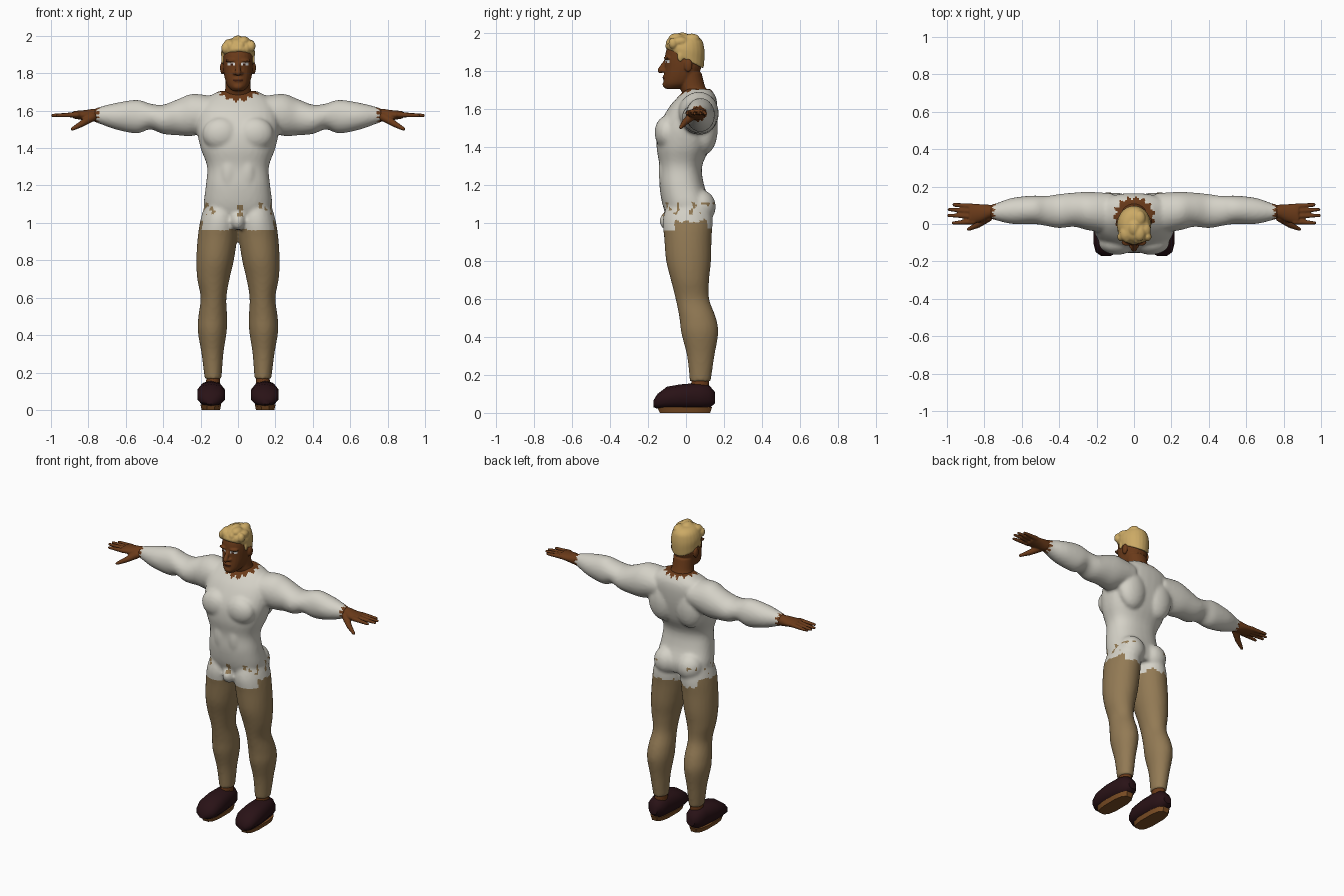
import bpy, bmesh, math
from mathutils import Vector, Matrix, noise


def material(name, rgb):
    m = bpy.data.materials.new(name)
    m.diffuse_color = (*rgb, 1)
    return m


SHIRT = material("off_white_cloth", (0.66, 0.64, 0.57))
PANTS = material("tan_cloth", (0.29, 0.195, 0.09))
SKIN = material("brown_skin", (0.145, 0.043, 0.010))
HAIR = material("blond_hair", (0.60, 0.40, 0.13))
SHOE = material("dark_maroon_leather", (0.022, 0.006, 0.008))
SOLE = material("brown_sole", (0.20, 0.075, 0.018))
WHITE = material("eye_white", (0.75, 0.74, 0.72))
LIPS = material("dark_lips", (0.055, 0.014, 0.006))


def catmull(rings, steps):
    """Smoothly resample a list of rings."""
    out = []
    for i in range(len(rings) - 1):
        p = [rings[min(max(i + k, 0), len(rings) - 1)] for k in (-1, 0, 1, 2)]
        for s in range(steps):
            t = s / steps
            out.append([0.5 * (2 * b + (c - a) * t + (2 * a - 5 * b + 4 * c - d) * t * t
                               + (3 * b - a - 3 * c + d) * t ** 3) for a, b, c, d in zip(*p)])
    return out + [list(rings[-1])]


def loft(bm, rings, axis="z", side=1, n=24, steps=4, power=1.0, tilt=None):
    """Rings are (position, low a, high a, low b, high b) across the axis."""
    loops = []
    for i, (t, a0, a1, b0, b1) in enumerate(catmull(rings, steps)):
        loop = []
        for k in range(n):
            c, s = math.cos(2 * math.pi * (k + .5) / n), math.sin(2 * math.pi * (k + .5) / n)
            a = (a0 + a1) / 2 + (a1 - a0) / 2 * math.copysign(abs(c) ** power, c)
            b = (b0 + b1) / 2 + (b1 - b0) / 2 * math.copysign(abs(s) ** power, s)
            co = {"z": (a, b, t), "x": (t, a, b), "y": (a, t, b)}[axis]
            z = co[2] + (tilt(t) * co[1] if tilt else 0)
            loop.append(bm.verts.new((co[0] * side, co[1], z)))
        loops.append(loop)
    for p, q in zip(loops, loops[1:]):
        for k in range(n):
            bm.faces.new((p[k], p[(k + 1) % n], q[(k + 1) % n], q[k]))
    bm.faces.new(loops[0])
    bm.faces.new(loops[-1])


def ball(bm, pos, radii):
    m = Matrix.Translation(pos) @ Matrix.Diagonal((*radii, 1))
    bmesh.ops.create_icosphere(bm, subdivisions=3, radius=1, matrix=m)


def digit(bm, a, b, r0, r1):
    """A tapered finger made of overlapping balls."""
    for i in range(13):
        t = i / 12
        r = r0 + (r1 - r0) * t
        ball(bm, Vector(a).lerp(Vector(b), t), (r, r, r))


def finish(name, bm, mats, voxel=0, relax=4, rule=None, angle=180):
    """Turn the parts into one object, fuse them, and colour faces by rule."""
    bmesh.ops.recalc_face_normals(bm, faces=bm.faces)
    me = bpy.data.meshes.new(name)
    bm.to_mesh(me)
    bm.free()
    ob = bpy.data.objects.new(name, me)
    bpy.context.collection.objects.link(ob)
    if voxel:
        r = ob.modifiers.new("fuse", "REMESH")
        r.mode, r.voxel_size = "VOXEL", voxel
        s = ob.modifiers.new("relax", "SMOOTH")
        s.factor, s.iterations = 0.5, relax
        dg = bpy.context.evaluated_depsgraph_get()
        me = bpy.data.meshes.new_from_object(ob.evaluated_get(dg))
        ob.modifiers.clear()
        ob.data = me
        me.name = name
    me.materials.clear()
    for m in mats:
        me.materials.append(m)
    for p in me.polygons:
        p.use_smooth = True
        p.material_index = rule(p.center) if rule else 0
    if angle < 180:
        me.set_sharp_from_angle(angle=math.radians(angle))
    return ob


# Clothed body: torso, arms and legs fused together
bm = bmesh.new()
loft(bm, [(1.03, -.17, .17, -.10, .12), (1.10, -.183, .183, -.125, .13), (1.20, -.172, .172, -.14, .095),
          (1.30, -.165, .165, -.14, .085), (1.40, -.20, .20, -.155, .13), (1.50, -.22, .22, -.145, .155),
          (1.60, -.215, .215, -.095, .165), (1.66, -.18, .18, -.045, .158), (1.705, -.10, .10, -.0, .13)],
     power=.85, n=32)
for s in (1, -1):
    loft(bm, [(.12, -.05, .165, 1.50, 1.675), (.24, -.035, .172, 1.465, 1.69), (.32, -.015, .168, 1.468, 1.662),
              (.40, -.022, .16, 1.475, 1.632), (.47, -.01, .15, 1.50, 1.638), (.54, 0, .152, 1.478, 1.658),
              (.65, .0, .14, 1.498, 1.642), (.74, .02, .11, 1.53, 1.62), (.77, .028, .104, 1.54, 1.61)],
         axis="x", side=s)
    loft(bm, [(.165, .088, .178, .02, .13), (.30, .078, .195, .005, .15), (.42, .06, .215, -.025, .17),
              (.50, .058, .212, -.035, .158), (.60, .062, .20, -.055, .122), (.70, .045, .218, -.08, .122),
              (.80, .022, .223, -.105, .132), (.92, .004, .216, -.115, .135), (1.02, .0, .20, -.122, .14),
              (1.12, .02, .17, -.09, .12)], side=s)
    ball(bm, (s * .09, -.10, 1.475), (.10, .065, .09))    # chest
    ball(bm, (s * .10, .10, 1.50), (.10, .068, .14))      # upper back
    ball(bm, (s * .085, .075, 1.085), (.085, .082, .09))  # buttock
    ball(bm, (s * .05, -.095, 1.27), (.05, .05, .12))     # belly
ball(bm, (0, -.09, 1.01), (.04, .05, .05))


def body_rule(c):
    x, y, z = abs(c.x), c.y, c.z
    jag = .012 * math.sin(14 * math.atan2(c.x, c.y - .05))
    if z > 1.62 and math.hypot(c.x / .105, (y - .045) / .095) < 1 + 8 * jag:
        return 2
    if x > .75 + .012 * math.sin(9 * math.atan2(z - 1.57, y - .06)):
        return 2
    rough = noise.noise(c * 26)
    hem = .965 + (.045 + .035 * rough if x > .165 and y > -.06 else .0)
    if y > .09:
        hem += .01 + .03 * rough
    fly = y < 0 and abs(c.x - .012) < .017 and 1.035 < z < 1.10 and rough > -.2
    hole = 1.045 < z < 1.11 and x > .11 and noise.noise(c * 34) > .27
    return 1 if z < hem or fly or hole else 0


finish("clothed_body", bm, [SHIRT, PANTS, SKIN], .0105, 4, body_rule)

# Hands, ankles, shoes and soles on each side
for s, tag in ((1, "left"), (-1, "right")):
    bm = bmesh.new()
    loft(bm, [(.73, .032, .10, 1.545, 1.607), (.77, .03, .103, 1.54, 1.61), (.82, .01, .106, 1.548, 1.603),
              (.88, .0, .108, 1.558, 1.598)], axis="x", side=s)
    for y0, x1, y1 in ((.012, .966, .006), (.041, .991, .046), (.068, .988, .077), (.094, .962, .104)):
        digit(bm, (s * .86, y0, 1.578), (s * x1, y1, 1.575), .0155, .0095)
    digit(bm, (s * .78, .035, 1.565), (s * .835, -.005, 1.53), .024, .017)
    digit(bm, (s * .835, -.005, 1.53), (s * .885, -.028, 1.502), .017, .010)
    finish("hand_" + tag, bm, [SKIN], .0055, 3)

    bm = bmesh.new()
    loft(bm, [(.09, .092, .175, .02, .125), (.18, .096, .17, .028, .122)], side=s, n=12, steps=1)
    finish("ankle_" + tag, bm, [SKIN], angle=40)

    bm = bmesh.new()
    loft(bm, [(-.172, .125, .175, .03, .065), (-.15, .082, .208, .022, .10), (-.10, .066, .221, .018, .138),
              (-.03, .066, .221, .018, .15), (.07, .078, .205, .018, .158), (.12, .085, .197, .022, .148),
              (.152, .11, .17, .05, .11)], axis="y", side=s, n=10, steps=1, power=.85)
    finish("shoe_" + tag, bm, [SHOE], angle=50)

    bm = bmesh.new()
    loft(bm, [(0, .095, .195, -.14, .13), (.03, .088, .203, -.155, .14)], side=s, n=12, steps=1, power=.7)
    finish("sole_" + tag, bm, [SOLE], angle=40)

# Head with neck, nose, chin and ears
bm = bmesh.new()
loft(bm, [(1.64, -.088, .088, -.01, .125), (1.68, -.08, .08, -.02, .122), (1.72, -.068, .068, -.035, .10),
          (1.79, -.066, .066, -.04, .082)])
loft(bm, [(1.705, -.028, .028, -.108, -.03), (1.73, -.055, .055, -.118, .03), (1.77, -.07, .07, -.116, .06),
          (1.82, -.079, .079, -.112, .082), (1.87, -.081, .081, -.112, .086), (1.92, -.08, .08, -.10, .086),
          (1.96, -.055, .055, -.07, .06), (1.972, -.02, .02, -.03, .02)], power=.9)
digit(bm, (0, -.108, 1.85), (0, -.133, 1.803), .010, .0165)
ball(bm, (0, -.10, 1.728), (.03, .024, .02))
ball(bm, (0, -.107, 1.765), (.028, .017, .016))
for s in (1, -1):
    ball(bm, (s * .016, -.116, 1.80), (.012, .014, .009))   # nostril
    ball(bm, (s * .036, -.098, 1.868), (.032, .02, .009))   # brow ridge
    ball(bm, (s * .084, .012, 1.828), (.012, .022, .034))   # ear


def head_rule(c):
    x = abs(c.x)
    if c.y < -.075 and .016 < x < .058 and 1.842 < c.z < 1.857:
        return 2 if abs(x - .036) < .006 and c.z < 1.852 else 1
    return 2 if c.y < -.09 and x < .028 and 1.757 < c.z < 1.767 else 0


finish("head", bm, [SKIN, WHITE, LIPS], .005, 3, head_rule)

# Short swept hair: a tilted cap with tufts along the front
bm = bmesh.new()
loft(bm, [(1.858, -.084, .084, -.085, .092), (1.88, -.089, .089, -.108, .096), (1.92, -.09, .09, -.108, .098),
          (1.96, -.076, .076, -.095, .085), (1.982, -.05, .05, -.07, .055), (1.988, -.015, .015, -.02, .015)],
     tilt=lambda z: -.5 * max(0, min(1, (1.95 - z) / .09)))
for i in range(6):
    x = -.068 + i * .028
    ball(bm, (x, -.086 + .25 * abs(x), 1.933 + .012 * (i % 2)), (.022, .024, .03))
for x, y, z in ((.03, -.05, 1.972), (.058, -.03, 1.955), (-.045, -.05, 1.957), (0, -.02, 1.976), (.03, .03, 1.97)):
    ball(bm, (x, y, z), (.032, .042, .026))
for s in (1, -1):
    ball(bm, (s * .08, -.03, 1.875), (.01, .016, .028))     # sideburn
finish("hair", bm, [HAIR], .006, 2)
